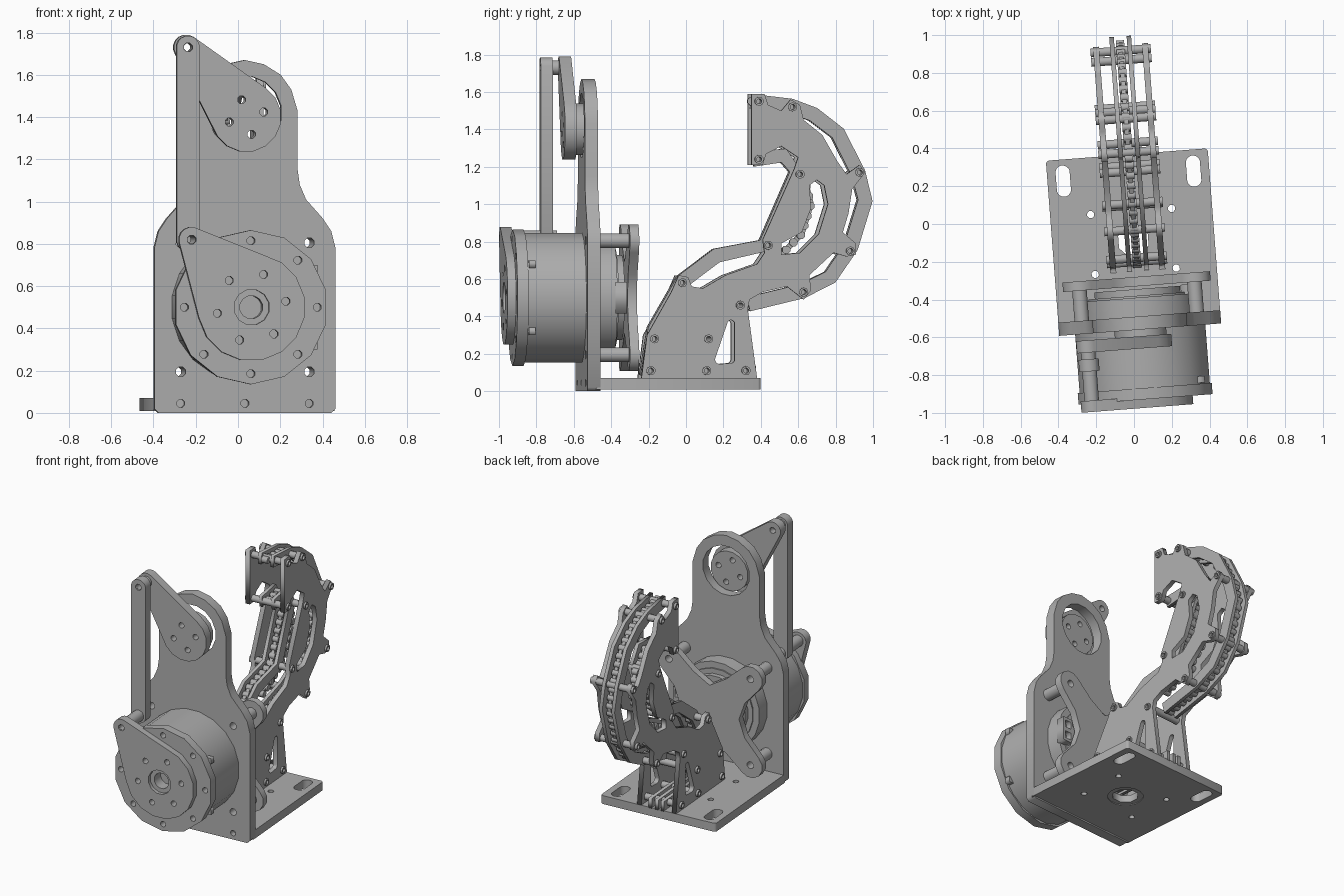
import bpy, bmesh, math
from mathutils import Matrix, Vector, geometry

start_cube = bpy.data.objects.get("Cube")
if start_cube:
    bpy.data.objects.remove(start_cube)

grey = bpy.data.materials.new("machined_grey")
grey.use_nodes = True
colour = (0.42, 0.42, 0.42, 1)
grey.diffuse_color = colour
grey.node_tree.nodes["Principled BSDF"].inputs["Base Color"].default_value = colour

# The whole machine stands turned slightly about the vertical
TURN = Matrix.Rotation(math.radians(4.4), 4, "Z")
AXES = {
    "x": Matrix(((0, 0, 1, 0), (1, 0, 0, 0), (0, 1, 0, 0), (0, 0, 0, 1))),
    "y": Matrix.Rotation(math.pi / 2, 4, "X"),
    "z": Matrix.Identity(4),
}
MID = -0.01      # centre plane of the machine
AXLE = 0.5       # motor axle height
JOINT = 1.42     # upper joint height


def circle(u, v, r, sides=12):
    steps = [math.tau * (i + 0.5) / sides for i in range(sides)]
    return [(u + r * math.cos(a), v + r * math.sin(a)) for a in steps]


def ring(u, v, radius, hole, count, first):
    """Bolt circle"""
    angles = [math.radians(first) + math.tau * i / count for i in range(count)]
    return [circle(u + radius * math.cos(a), v + radius * math.sin(a), hole, 8) for a in angles]


def rounded(*discs):
    """Convex outline around several circles (u, v, r)"""
    points = [p for u, v, r in discs for p in circle(u, v, r, 16)]
    return [points[i] for i in geometry.convex_hull_2d(points)]


def band(path, width):
    """Outline of a strip of constant width along a path"""
    pts = [Vector(p) for p in path]
    left, right = [], []
    for i, p in enumerate(pts):
        along = (pts[min(i + 1, len(pts) - 1)] - pts[max(i - 1, 0)]).normalized()
        side = Vector((-along.y, along.x)) * width / 2
        left.append(p + side)
        right.append(p - side)
    return left + right[::-1]


def plate(name, axis, low, high, outline, holes=()):
    """Flat part lying between two positions on an axis, with holes"""
    curve = bpy.data.curves.new(name, "CURVE")
    curve.dimensions = "2D"
    curve.fill_mode = "BOTH"
    curve.extrude = (high - low) / 2
    for loop in [outline, *holes]:
        spline = curve.splines.new("POLY")
        spline.points.add(len(loop) - 1)
        for point, (u, v) in zip(spline.points, loop):
            point.co = (u, v, 0, 1)
        spline.use_cyclic_u = True
    helper = bpy.data.objects.new(name, curve)
    bpy.context.collection.objects.link(helper)
    graph = bpy.context.evaluated_depsgraph_get()
    mesh = bpy.data.meshes.new_from_object(helper.evaluated_get(graph))
    bpy.data.objects.remove(helper)
    shift = Vector([(low + high) / 2 if a == axis else 0 for a in "xyz"])
    mesh.transform(Matrix.Translation(shift) @ AXES[axis])
    bm = bmesh.new()
    bm.from_mesh(mesh)
    bmesh.ops.remove_doubles(bm, verts=bm.verts, dist=0.0001)
    bmesh.ops.recalc_face_normals(bm, faces=bm.faces)
    bm.to_mesh(mesh)
    bm.free()
    mesh.materials.clear()
    mesh.materials.append(grey)
    part = bpy.data.objects.new(name, mesh)
    part.matrix_world = TURN
    bpy.context.collection.objects.link(part)
    return part


def rect(u, v, width, height):
    a, b = width / 2, height / 2
    return [(u - a, v - b), (u + a, v - b), (u + a, v + b), (u - a, v + b)]


# Base plate with mounting slots
slots = [rounded((MID + s * 0.346, 0.21, 0.038), (MID + s * 0.346, 0.3, 0.038)) for s in (-1, 1)]
dowels = [circle(MID + s * 0.215, y, 0.02, 8) for s in (-1, 1) for y in (0.067, -0.25)]
plate("base_plate", "z", 0.01, 0.07,
      rounded(*[(MID + s * 0.41, y, 0.02) for s in (-1, 1) for y in (-0.5, 0.35)]),
      [circle(MID, -0.09, 0.115, 16)] + slots + dowels)
plate("base_bearing", "z", 0.015, 0.065, circle(MID, -0.09, 0.115, 16), [circle(MID, -0.09, 0.085, 8)])

# Upright plate with shouldered outline
half = [(0.41, 0), (0.43, 0.02), (0.43, 0.78), (0.41, 0.86), (0.37, 0.92), (0.29, 1.01), (0.26, 1.08),
        (0.25, 1.15), (0.25, 1.43), (0.22, 1.53), (0.17, 1.6), (0.09, 1.65), (0, 1.67)]
outline = [(MID + x, z) for x, z in half] + [(MID - x, z) for x, z in half[-2::-1]]
corners = [(MID + s * 0.305, AXLE + t * 0.305) for s in (-1, 1) for t in (-1, 1)]
plate("upright_plate", "y", -0.56, -0.49, outline,
      [circle(MID, JOINT, 0.175, 16), circle(MID, AXLE, 0.27, 16)]
      + [circle(x, z, 0.025, 8) for x, z in corners]
      + [circle(MID + x, 0.045, 0.02, 8) for x in (-0.305, 0, 0.305)])

# Motor in front of and through the upright
plate("motor_body", "y", -0.87, -0.56, circle(MID, AXLE, 0.35, 20))
plate("motor_cap", "y", -0.93, -0.87, circle(MID, AXLE, 0.365, 14),
      ring(MID, AXLE, 0.315, 0.02, 8, 0) + [circle(MID, AXLE, 0.2, 16)])
plate("motor_rear", "y", -0.56, -0.38, circle(MID, AXLE, 0.265, 20))
plate("motor_rear_cap", "y", -0.38, -0.345, circle(MID, AXLE, 0.23, 20))
plate("rear_housing", "y", -0.49, -0.39, circle(MID, AXLE, 0.31, 20), [circle(MID, AXLE, 0.26, 20)])
plate("cable_socket", "y", -0.4, -0.34, rect(MID + 0.27, AXLE, 0.08, 0.17),
      [rect(MID + 0.27, AXLE + t, 0.05, 0.05) for t in (-0.04, 0.04)])
for t in (-0.18, 0.18):
    plate("motor_latch", "y", -0.865, -0.83, rect(MID + 0.295, AXLE + t, 0.05, 0.04))

# Rear cross bracket on four standoffs
cross = []
for k in range(4):
    a = math.radians(45 + 90 * k)
    lobe = Vector((math.cos(a), math.sin(a))) * 0.431
    for step in range(-3, 4):
        b = a + math.radians(30 * step)
        cross.append((MID + lobe.x + 0.09 * math.cos(b), AXLE + lobe.y + 0.09 * math.sin(b)))
    for turn, depth in ((20, 0.29), (45, 0.22 if k % 2 else 0.19), (70, 0.29)):
        b = a + math.radians(turn)
        cross.append((MID + depth * math.cos(b), AXLE + depth * math.sin(b)))
plate("rear_bracket", "y", -0.33, -0.28, cross, [circle(x, z, 0.025, 8) for x, z in corners])
for x, z in corners:
    plate("bracket_standoff", "y", -0.49, -0.33, circle(x, z, 0.04), [circle(x, z, 0.025, 8)])

# Cranks, link rod and pivot pins
PIVOT = -0.295
plate("lower_crank", "y", -0.975, -0.915, rounded((MID, AXLE, 0.255), (PIVOT, 0.82, 0.06)),
      ring(MID, AXLE, 0.165, 0.02, 6, 70) + [circle(MID, AXLE, 0.085), circle(PIVOT, 0.82, 0.022, 8)])
plate("crank_hub", "y", -0.95, -0.86, circle(MID, AXLE, 0.085), [circle(MID, AXLE, 0.055)])
plate("upper_crank", "y", -0.66, -0.595, rounded((MID, 1.4, 0.165), (PIVOT, 1.73, 0.06)),
      ring(MID, 1.4, 0.085, 0.02, 4, 16) + [circle(PIVOT, 1.73, 0.022, 8)])
plate("joint_hub", "y", -0.595, -0.53, circle(MID, 1.4, 0.14, 16), ring(MID, 1.4, 0.085, 0.02, 4, 16))
plate("link_rod", "y", -0.76, -0.695, rounded((PIVOT, 0.82, 0.055), (PIVOT, 1.73, 0.055)),
      [circle(PIVOT, z, 0.022, 8) for z in (0.82, 1.73)])
for z, front in ((0.82, -0.965), (1.73, -0.75)):
    back = -0.64 if z > 1 else -0.67
    plate("pivot_pin", "y", front, back, circle(PIVOT, z, 0.04), [circle(PIVOT, z, 0.02, 8)])

# Curved arm: outer side plates, drawn in (y, z)
side = [(-0.25, 0.07), (-0.22, 0.3), (-0.09, 0.53), (-0.05, 0.62), (0, 0.61), (0.02, 0.56), (0.08, 0.55),
        (0.2, 0.62), (0.37, 0.68), (0.41, 0.74), (0.4, 0.81), (0.57, 1.19), (0.59, 1.25), (0.5, 1.31),
        (0.42, 1.27), (0.4, 1.21), (0.34, 1.21), (0.34, 1.59), (0.41, 1.59), (0.43, 1.53), (0.5, 1.5),
        (0.55, 1.56), (0.6, 1.53), (0.62, 1.45), (0.72, 1.37), (0.8, 1.23), (0.85, 1.16), (0.92, 1.21),
        (0.95, 1.17), (0.88, 1.08), (0.86, 0.95), (0.83, 0.85), (0.9, 0.79), (0.9, 0.73), (0.85, 0.72),
        (0.78, 0.74), (0.65, 0.62), (0.66, 0.54), (0.62, 0.49), (0.53, 0.56), (0.4, 0.53), (0.33, 0.49),
        (0.32, 0.44), (0.37, 0.07)]
window = [(0.5, 0.73), (0.6, 0.74), (0.7, 0.84), (0.75, 1), (0.73, 1.1), (0.69, 1.13), (0.65, 1.1),
          (0.66, 0.98), (0.61, 0.85), (0.5, 0.79)]
bolts = [(-0.2, 0.11), (0.1, 0.11), (0.31, 0.11), (-0.18, 0.28), (0.11, 0.28), (0.28, 0.46), (-0.03, 0.58),
         (0.43, 0.78), (0.6, 1.16), (0.62, 0.53), (0.87, 0.75), (0.92, 1.17), (0.56, 1.52), (0.38, 1.55),
         (0.38, 1.24)]
relief = rounded((0.23, 0.36, 0.02), (0.17, 0.17, 0.025), (0.23, 0.17, 0.02))
for name, x in (("right", -0.145), ("left", 0.115)):
    plate(name + "_arm_plate", "x", x, x + 0.032, side,
          [window, relief] + [circle(y, z, 0.018, 8) for y, z in bolts])
for y, z in bolts:
    plate("arm_spacer", "x", -0.16, 0.16, circle(y, z, 0.024, 10), [circle(y, z, 0.014, 8)])

# Paired guide strips with roller chain between them
outer = [(0.35, 1.55), (0.56, 1.525), (0.68, 1.48), (0.81, 1.38), (0.92, 1.165), (0.957, 1.02),
         (0.88, 0.77), (0.77, 0.61), (0.62, 0.535), (0.33, 0.465)]
lower = [(-0.21, 0.08), (-0.17, 0.33), (-0.02, 0.59), (0.16, 0.725), (0.42, 0.78), (0.59, 1.165),
         (0.52, 1.26), (0.36, 1.24)]
inner = [(0.3, 0.62), (0.5, 0.72), (0.62, 0.84), (0.67, 1.0), (0.63, 1.16)]


def along_path(path, gap):
    """Evenly spaced points along a polyline"""
    left_over = 0
    for a, b in zip(path, path[1:]):
        a, b = Vector(a), Vector(b)
        length = (b - a).length
        while left_over < length:
            yield a.lerp(b, left_over / length)
            left_over += gap
        left_over -= length


for name, path in (("outer", outer), ("lower", lower), ("inner", inner)):
    for x in (-0.055, 0.037):
        if path is not inner:
            plate(name + "_guide", "x", x, x + 0.024, band(path, 0.078))
    for y, z in along_path(path, 0.055):
        plate(name + "_chain_roller", "x", -0.022, 0.022, circle(y, z, 0.023, 8))
    plate(name + "_chain_link", "x", -0.012, 0.012, band(path, 0.03))

# Low feet of the guide strips
for x in (-0.055, -0.012, 0.037):
    plate("guide_foot", "x", x, x + 0.024, rect(0.08, 0.1, 0.58, 0.07))
